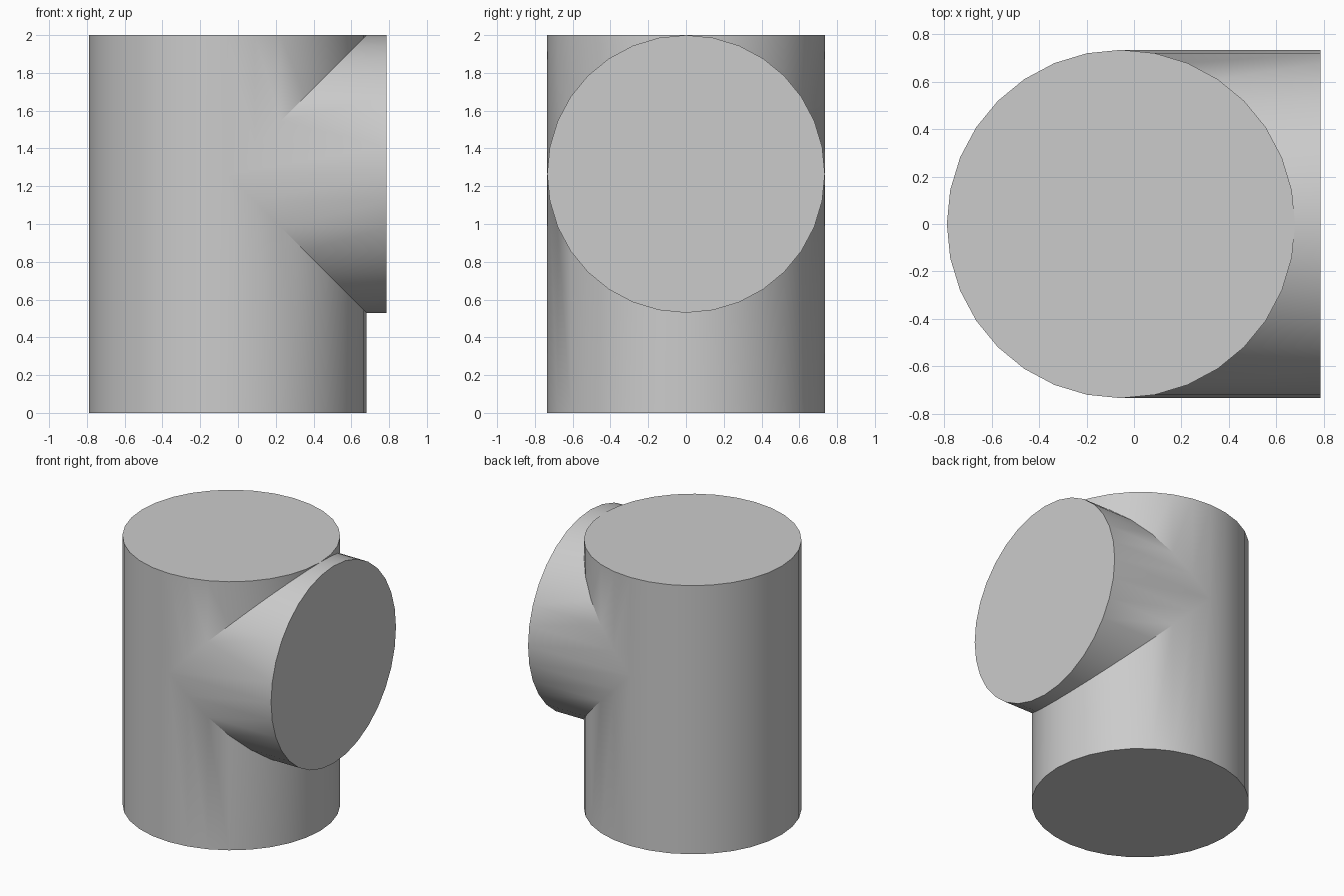
import bpy
import math

RADIUS = 0.735
AXIS_X = -0.055      # centre line of the upright pipe
BRANCH_Z = 1.265     # centre line of the side branch
BRANCH_END = 0.787

cube = bpy.data.objects.get("Cube")
if cube:
    bpy.data.objects.remove(cube, do_unlink=True)

grey = bpy.data.materials.new("plain grey")
grey.use_nodes = True
colour = (0.6, 0.6, 0.6, 1.0)
grey.diffuse_color = colour
grey.node_tree.nodes["Principled BSDF"].inputs["Base Color"].default_value = colour


def cylinder(name, length, location, rotation=(0, 0, 0)):
    """Closed round bar with flat end caps."""
    bpy.ops.mesh.primitive_cylinder_add(vertices=32, radius=RADIUS, depth=length,
                                        location=location, rotation=rotation)
    obj = bpy.context.object
    obj.name = name
    obj.data.materials.append(grey)
    return obj


# Upright body
body = cylinder("tee_body", 2.0, (AXIS_X, 0, 1.0))

# Side branch, running from the body's centre line towards +x
length = BRANCH_END - AXIS_X
branch = cylinder("branch_helper", length, (AXIS_X + length / 2, 0, BRANCH_Z),
                  (0, math.pi / 2, 0))
branch.hide_render = True

# Join the two into one skin
union = body.modifiers.new("join_branch", "BOOLEAN")
union.operation = "UNION"
union.solver = "EXACT"
union.object = branch
bpy.ops.object.select_all(action="DESELECT")
body.select_set(True)
bpy.context.view_layer.objects.active = body
bpy.ops.object.modifier_apply(modifier=union.name)
bpy.data.objects.remove(branch, do_unlink=True)

# Smooth walls, crisp rims
bpy.ops.object.shade_smooth_by_angle(angle=math.radians(30))
